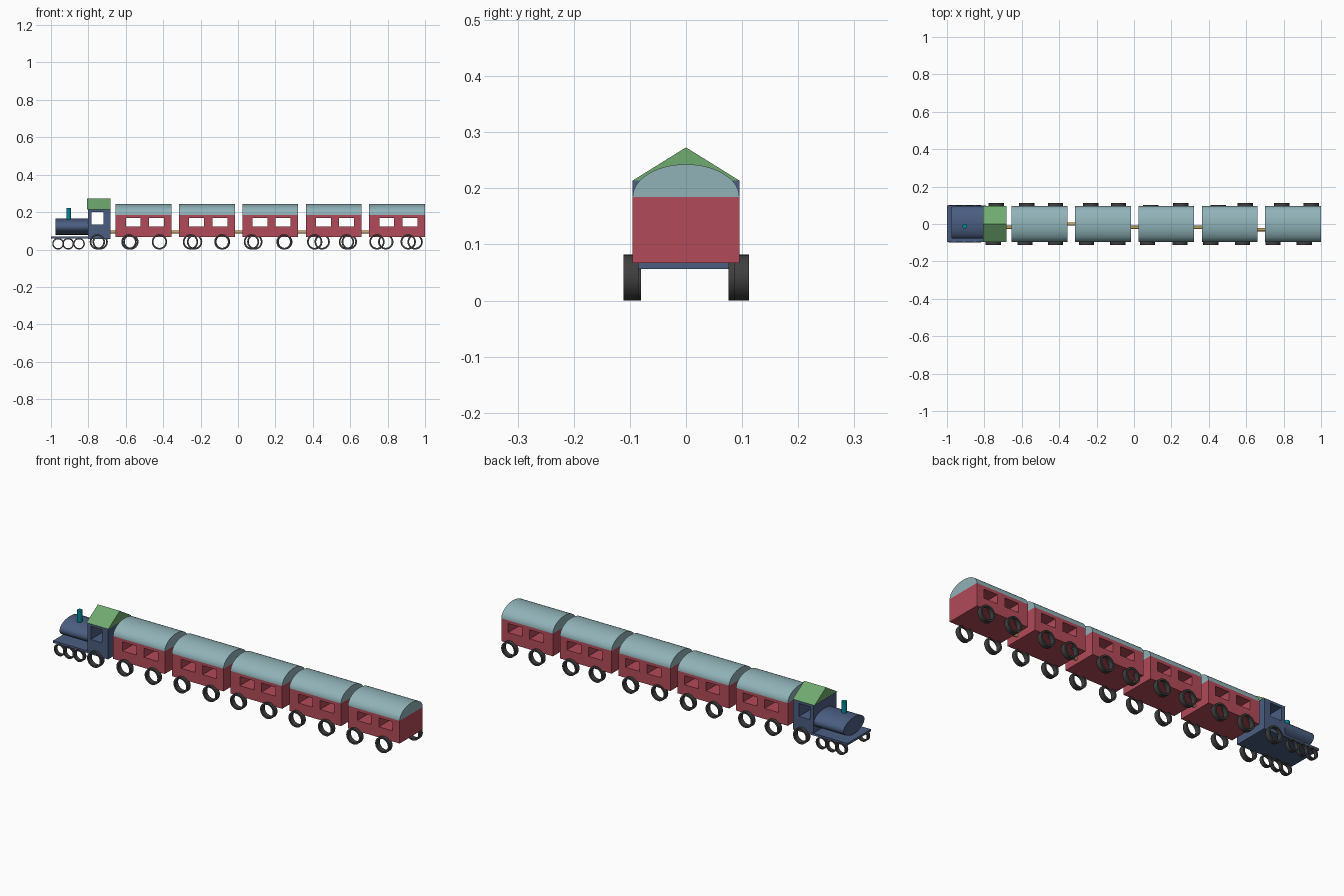
import bpy, bmesh
from math import sin, cos, pi, radians

if "Cube" in bpy.data.objects:
    bpy.data.objects.remove(bpy.data.objects["Cube"])


def material(name, rgb):
    m = bpy.data.materials.new(name)
    m.diffuse_color = (*rgb, 1)
    m.use_nodes = True
    m.node_tree.nodes["Principled BSDF"].inputs["Base Color"].default_value = m.diffuse_color
    return m


RED = material("red", (0.45, 0.07, 0.10))
SLATE = material("pale_teal", (0.28, 0.45, 0.48))
BLUE = material("navy", (0.07, 0.11, 0.22))
GREEN = material("green", (0.16, 0.40, 0.16))
TEAL = material("teal", (0.0, 0.25, 0.30))
BLACK = material("black", (0.05, 0.05, 0.05))
TAN = material("tan", (0.55, 0.38, 0.12))


def finish(name, bm, mat, smooth=False):
    bmesh.ops.recalc_face_normals(bm, faces=bm.faces)
    me = bpy.data.meshes.new(name)
    bm.to_mesh(me)
    bm.free()
    ob = bpy.data.objects.new(name, me)
    bpy.context.collection.objects.link(ob)
    if mat:
        me.materials.append(mat)
    if smooth:
        bpy.ops.object.select_all(action='DESELECT')
        ob.select_set(True)
        bpy.context.view_layer.objects.active = ob
        bpy.ops.object.shade_smooth_by_angle(angle=radians(35))
    return ob


def box(name, x, y, z, mat):
    bm = bmesh.new()
    bmesh.ops.create_cube(bm, size=1)
    for v in bm.verts:
        v.co = [(r[0] + r[1]) / 2 + c * (r[1] - r[0]) for c, r in zip(v.co, (x, y, z))]
    return finish(name, bm, mat)


def prism_x(name, profile, x0, x1, mat, smooth=False):
    """Extrude a (y, z) profile along x."""
    bm = bmesh.new()
    f = bm.faces.new([bm.verts.new((x0, y, z)) for y, z in profile])
    ext = bmesh.ops.extrude_face_region(bm, geom=[f])["geom"]
    bmesh.ops.translate(bm, vec=(x1 - x0, 0, 0),
                        verts=[g for g in ext if isinstance(g, bmesh.types.BMVert)])
    return finish(name, bm, mat, smooth)


def arc(cy, cz, ry, rz, a0, a1, n, closed=False):
    k = n if closed else n + 1
    return [(cy + ry * cos(a0 + (a1 - a0) * i / n), cz + rz * sin(a0 + (a1 - a0) * i / n))
            for i in range(k)]


def wheel(name, x, y0, y1, r, inner):
    """Open ring wheel with its axis along y."""
    bm = bmesh.new()
    n = 32
    rings = [[bm.verts.new((x + rr * cos(2 * pi * i / n), y, r + rr * sin(2 * pi * i / n)))
              for rr, y in ((r, y0), (r, y1), (inner, y1), (inner, y0))] for i in range(n)]
    for i in range(n):
        a, b = rings[i], rings[(i + 1) % n]
        for j in range(4):
            k = (j + 1) % 4
            bm.faces.new((a[j], a[k], b[k], b[j]))
    return finish(name, bm, BLACK, True)


def cut_window(ob, x, z):
    cutter = box(ob.name + "_window_cutter", x, (-0.2, 0.2), z, None)
    cutter.hide_render = True
    cutter.hide_set(True)
    mod = ob.modifiers.new("window", 'BOOLEAN')
    mod.operation, mod.solver, mod.object = 'DIFFERENCE', 'EXACT', cutter
    bpy.context.view_layer.update()
    # bake the cut and drop the cutter
    me = bpy.data.meshes.new_from_object(ob.evaluated_get(bpy.context.evaluated_depsgraph_get()))
    ob.modifiers.clear()
    ob.data = me
    bpy.data.objects.remove(cutter)


W = 0.095
# Carriages: wheel x positions on front and back side, coupling y
front_x = [(-0.583, -0.42), (-0.254, -0.086), (0.072, 0.246), (0.41, 0.58), (0.743, 0.91)]
back_x = [(-0.573, -0.42), (-0.232, -0.083), (0.09, 0.25), (0.45, 0.595), (0.79, 0.947)]
coupling_y = [-0.018, 0.0, -0.018, -0.018, -0.03]
for i in range(5):
    x0 = -0.654 + i * 0.3388
    x1 = x0 + 0.298
    n = f"carriage_{i + 1}"
    body = box(n + "_body", (x0, x1), (-W, W), (0.067, 0.185), RED)
    for wx in (0.054, 0.178):
        cut_window(body, (x0 + wx, x0 + wx + 0.08), (0.122, 0.169))
    prism_x(n + "_roof", arc(0, 0.185, W, 0.058, 0, pi, 32), x0, x1, SLATE, True)
    for j in range(2):
        wheel(f"{n}_front_wheel_{j + 1}", front_x[i][j], -0.111, -0.085, 0.041, 0.032)
        out = 0.102 if j == 0 and i in (2, 3) else 0.112
        wheel(f"{n}_back_wheel_{j + 1}", back_x[i][j], out - 0.026, out, 0.041, 0.032)
    # Coupling rod to the vehicle ahead
    cy = coupling_y[i]
    prism_x(n + "_coupling", arc(cy, 0.094, 0.009, 0.009, 0, 2 * pi, 16, True),
            x0 - 0.045, x0 + 0.003, TAN, True)

# Locomotive
box("engine_platform", (-1.0, -0.79), (-0.096, 0.098), (0.058, 0.069), BLUE)
cab = box("engine_cab", (-0.803, -0.683), (-W, W), (0.056, 0.214), BLUE)
cut_window(cab, (-0.783, -0.718), (0.133, 0.201))
prism_x("cab_roof", [(-W, 0.214), (W, 0.214), (0, 0.273)], -0.808, -0.682, GREEN)
prism_x("boiler", arc(0.008, 0.122, 0.086, 0.043, 0, 2 * pi, 40, True), -0.975, -0.80, BLUE, True)

# Chimney
bm = bmesh.new()
bmesh.ops.create_cone(bm, cap_ends=True, segments=24, radius1=0.013, radius2=0.013, depth=0.08)
bmesh.ops.translate(bm, vec=(-0.905, -0.012, 0.183), verts=bm.verts)
finish("chimney", bm, TEAL, True)

# Engine wheels: one large pair, three small pairs
wheel("engine_front_wheel", -0.752, -0.111, -0.085, 0.041, 0.032)
wheel("engine_back_wheel", -0.737, 0.086, 0.112, 0.041, 0.032)
for j, x in enumerate((-0.962, -0.908, -0.85)):
    wheel(f"engine_small_front_wheel_{j + 1}", x, -0.1, -0.08, 0.031, 0.024)
    wheel(f"engine_small_back_wheel_{j + 1}", x, 0.081, 0.101, 0.031, 0.024)
